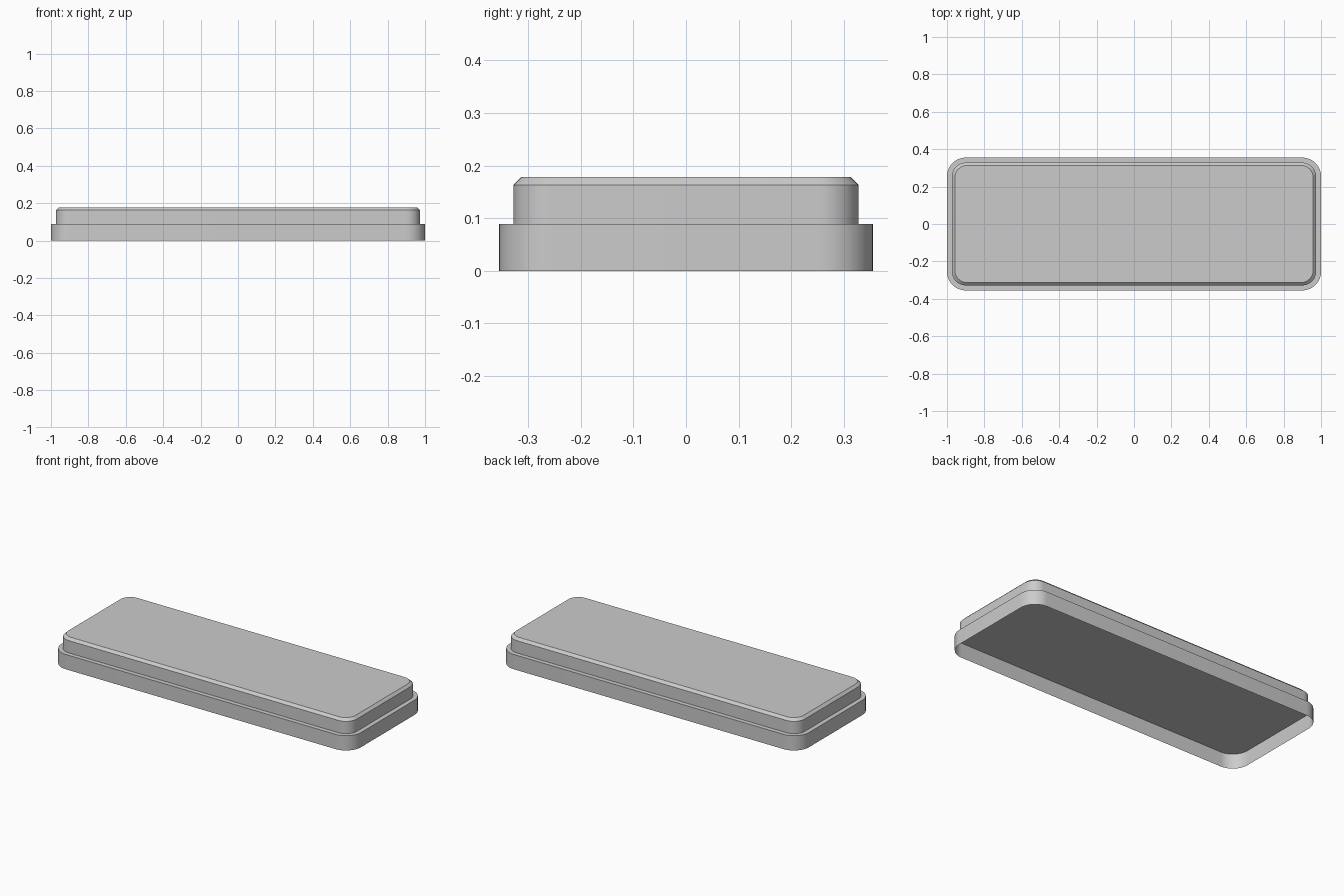
import bpy, bmesh, math

if "Cube" in bpy.data.objects:
    bpy.data.objects.remove(bpy.data.objects["Cube"])


def rounded_loop(bm, hx, hy, r, z, seg=12):
    """Ring of vertices around a rounded rectangle."""
    verts = []
    for i, (sx, sy) in enumerate([(1, 1), (-1, 1), (-1, -1), (1, -1)]):
        for k in range(seg + 1):
            a = math.pi / 2 * (i + k / seg)
            verts.append(bm.verts.new((sx * (hx - r) + r * math.cos(a),
                                       sy * (hy - r) + r * math.sin(a), z)))
    return verts


def open_shell(name, sections):
    """Stack of rounded rectangles, closed on top and open below."""
    bm = bmesh.new()
    loops = [rounded_loop(bm, *s) for s in sections]
    for a, b in zip(loops, loops[1:]):
        n = len(a)
        for i in range(n):
            j = (i + 1) % n
            bm.faces.new((a[i], a[j], b[j], b[i]))
    bm.faces.new(loops[-1])
    mesh = bpy.data.meshes.new(name)
    bm.to_mesh(mesh)
    bm.free()
    obj = bpy.data.objects.new(name, mesh)
    bpy.context.collection.objects.link(obj)
    bpy.ops.object.select_all(action='DESELECT')
    obj.select_set(True)
    bpy.context.view_layer.objects.active = obj
    bpy.ops.object.shade_smooth_by_angle(angle=math.radians(30))
    return obj


# Wide lower skirt, hollow underneath, its top forming the ledge
open_shell("base_skirt", [(1.0, 0.355, 0.10, 0.0),
                          (1.0, 0.355, 0.10, 0.089)])

# Narrower raised block with a chamfered top edge
open_shell("raised_top", [(0.973, 0.328, 0.073, 0.089),
                          (0.973, 0.328, 0.073, 0.163),
                          (0.958, 0.313, 0.065, 0.178)])
